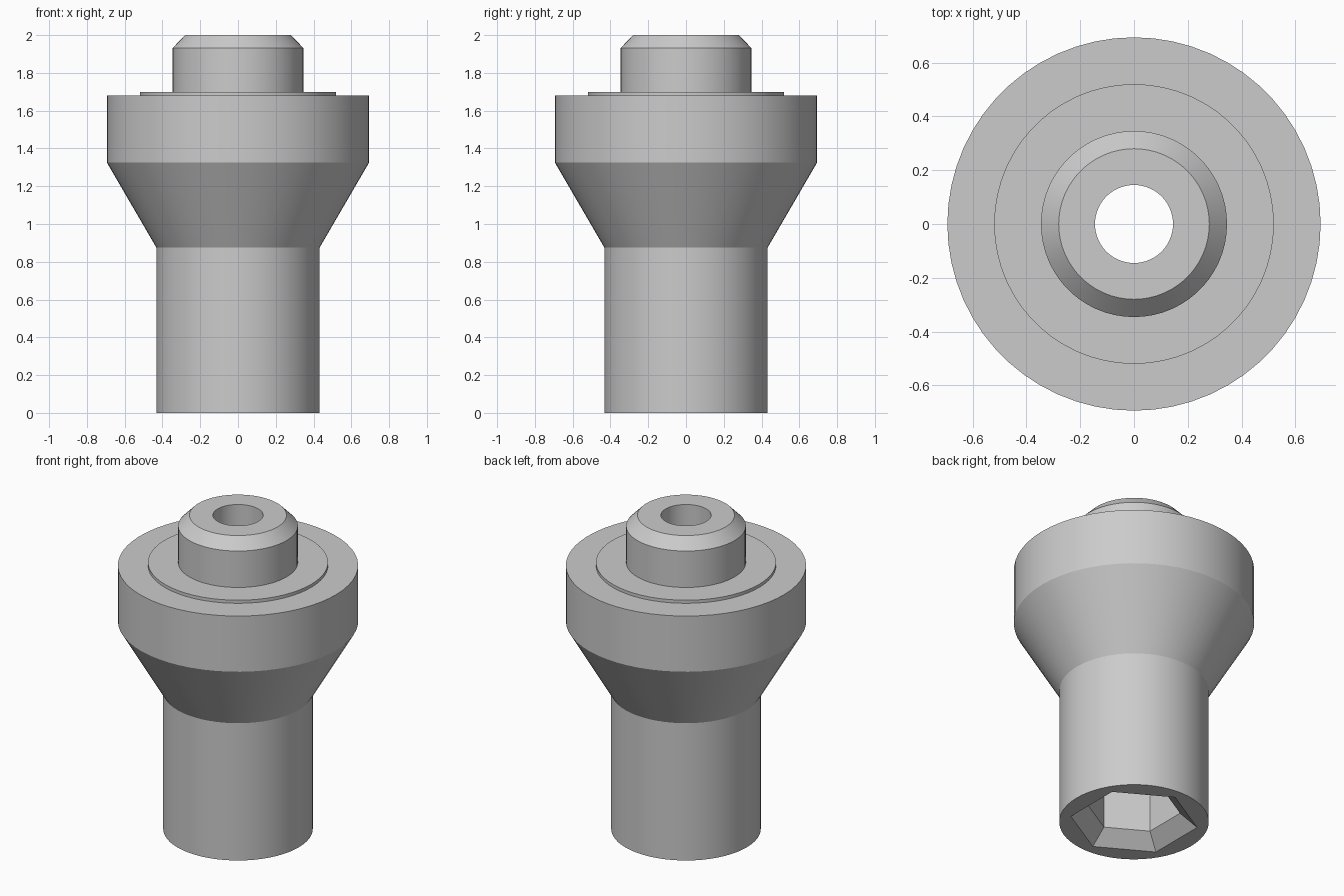
import bpy
import bmesh
import math

cube = bpy.data.objects.get("Cube")
if cube:
    bpy.data.objects.remove(cube, do_unlink=True)

SEGMENTS = 60

steel = bpy.data.materials.new("grey steel")
steel.use_nodes = True
colour = (0.6, 0.6, 0.6, 1)
steel.diffuse_color = colour
steel.node_tree.nodes["Principled BSDF"].inputs["Base Color"].default_value = colour


def ring(bm, radius, z, hexagonal=False):
    """A loop of vertices, round or following a hexagon of that corner radius."""
    verts = []
    for i in range(SEGMENTS):
        a = math.tau * i / SEGMENTS
        r = radius
        if hexagonal:
            # Corners point along y, flats along x
            off = (a + math.pi / 6) % (math.pi / 3) - math.pi / 6
            r = radius * math.cos(math.pi / 6) / math.cos(off)
        verts.append(bm.verts.new((r * math.cos(a), r * math.sin(a), z)))
    return verts


# Closed section, from the bottom rim up the outside and down the inside
section = [
    (0.432, 0.0, False),    # shank
    (0.432, 0.875, False),
    (0.694, 1.325, False),  # flared head
    (0.694, 1.68, False),
    (0.52, 1.68, False),    # raised washer face
    (0.52, 1.70, False),
    (0.346, 1.70, False),   # boss with chamfer
    (0.346, 1.932, False),
    (0.28, 2.0, False),
    (0.145, 2.0, False),    # through hole
    (0.145, 0.9, False),
    (0.27, 0.9, True),      # hexagonal socket with chamfered mouth
    (0.27, 0.085, True),
    (0.37, 0.0, True),
]

bm = bmesh.new()
rings = [ring(bm, *point) for point in section]
for k, lower in enumerate(rings):
    upper = rings[(k + 1) % len(rings)]
    for i in range(SEGMENTS):
        j = (i + 1) % SEGMENTS
        bm.faces.new((lower[i], lower[j], upper[j], upper[i]))
bmesh.ops.recalc_face_normals(bm, faces=bm.faces)

mesh = bpy.data.meshes.new("socket_body")
bm.to_mesh(mesh)
bm.free()
mesh.materials.append(steel)
body = bpy.data.objects.new("socket_body", mesh)
bpy.context.collection.objects.link(body)

# Smooth round walls, crisp shoulders and socket corners
bpy.ops.object.select_all(action="DESELECT")
body.select_set(True)
bpy.context.view_layer.objects.active = body
bpy.ops.object.shade_smooth_by_angle(angle=math.radians(25))
